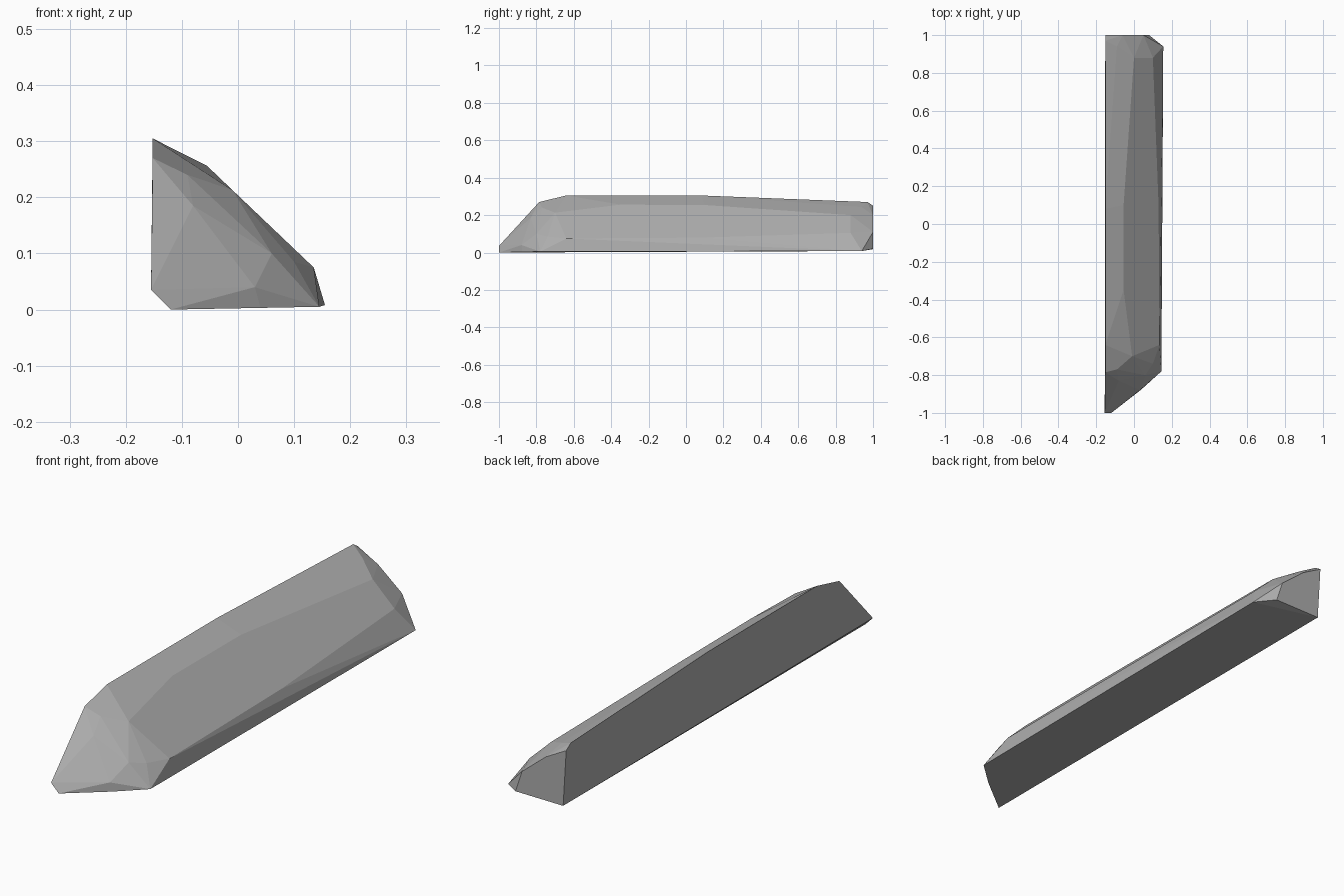
import bpy
import bmesh
import math

# Remove the default object
default_cube = bpy.data.objects.get("Cube")
if default_cube:
    bpy.data.objects.remove(default_cube, do_unlink=True)


def make_material(name, colour):
    material = bpy.data.materials.new(name)
    material.use_nodes = True
    material.diffuse_color = colour
    shader = next(node for node in material.node_tree.nodes if node.type == "BSDF_PRINCIPLED")
    shader.inputs["Base Color"].default_value = colour
    shader.inputs["Roughness"].default_value = 0.9
    return material


def make_hull(name, point_groups, material):
    """Wrap groups of corner points in one faceted convex solid."""
    bm = bmesh.new()
    for group in point_groups:
        for point in group:
            bm.verts.new(point)
    result = bmesh.ops.convex_hull(bm, input=bm.verts[:])
    leftover = {item for item in result["geom_interior"] + result["geom_unused"]
                if isinstance(item, bmesh.types.BMVert)}
    bmesh.ops.delete(bm, geom=list(leftover), context="VERTS")
    bmesh.ops.dissolve_limit(bm, angle_limit=math.radians(1), verts=bm.verts[:], edges=bm.edges[:])
    bmesh.ops.recalc_face_normals(bm, faces=bm.faces[:])
    mesh = bpy.data.meshes.new(name)
    bm.to_mesh(mesh)
    bm.free()
    mesh.materials.append(material)
    stone = bpy.data.objects.new(name, mesh)
    bpy.context.collection.objects.link(stone)
    return stone


# Wedge-shaped front tip
front_tip = [
    (-.155, -1, .035), (-.12, -1, 0), (.04, -.875, .003), (.03, -.88, .04),
    (.06, -.8, .1), (-.08, -.83, .185), (-.09, -.77, .24), (.145, -.78, .005),
]

# Ridge along the upright wall
ridge = [
    (-.152, -.785, .27), (-.152, -.64, .305), (-.152, .08, .305), (-.152, .97, .27),
]

# Upper and lower borders of the broad sloping facet
slope = [
    (-.01, -.7, .213), (-.055, -.35, .256), (-.055, .1, .254), (0, .88, .2),
    (.1, -.74, .085), (.135, -.64, .075), (.13, .1, .08), (.1, .88, .105),
]

# Chipped back end
back_end = [
    (-.09, .94, .243), (-.152, 1, .25), (-.06, 1, .2), (.05, 1, .11),
    (.08, 1, .02), (.155, .94, .008), (-.138, 1, .018),
]

stone_grey = make_material("stone grey", (.42, .42, .42, 1))
make_hull("stone_block", [front_tip, ridge, slope, back_end], stone_grey)
